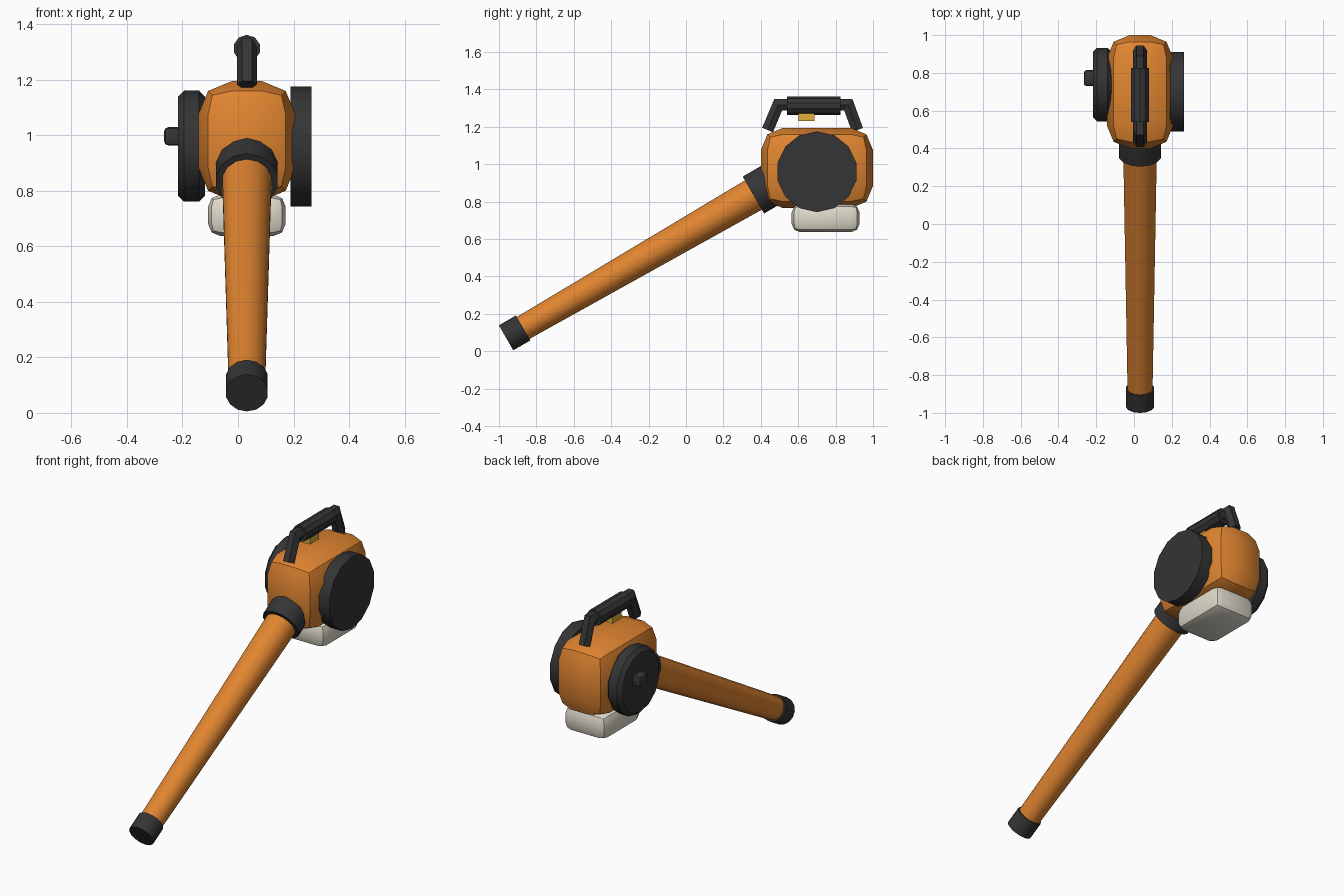
import bpy, bmesh, math
from mathutils import Vector, Matrix

if "Cube" in bpy.data.objects:
    bpy.data.objects.remove(bpy.data.objects["Cube"], do_unlink=True)


def material(name, r, g, b):
    m = bpy.data.materials.new(name)
    m.use_nodes = True
    m.diffuse_color = (r, g, b, 1)
    m.node_tree.nodes["Principled BSDF"].inputs["Base Color"].default_value = (r, g, b, 1)
    return m


orange = material("orange", 0.75, 0.235, 0.03)
dark = material("dark rubber", 0.035, 0.035, 0.037)
cream = material("cream plastic", 0.74, 0.7, 0.6)
gold = material("trigger yellow", 0.75, 0.42, 0.04)

CX = 0.032  # centre plane of the machine


def finish(name, bm, mat, bevel=0, segments=2):
    bmesh.ops.recalc_face_normals(bm, faces=bm.faces)
    mesh = bpy.data.meshes.new(name)
    bm.to_mesh(mesh)
    bm.free()
    mesh.materials.append(mat)
    ob = bpy.data.objects.new(name, mesh)
    bpy.context.collection.objects.link(ob)
    bpy.ops.object.select_all(action="DESELECT")
    ob.select_set(True)
    bpy.context.view_layer.objects.active = ob
    if bevel:
        mod = ob.modifiers.new("bevel", "BEVEL")
        mod.width = bevel
        mod.segments = segments
        mod.limit_method = "ANGLE"
        bpy.ops.object.modifier_apply(modifier=mod.name)
    bpy.ops.object.shade_smooth_by_angle(angle=math.radians(30))
    return ob


def box(name, low, high, mat, bevel=0, segments=2):
    low, high = Vector(low), Vector(high)
    bm = bmesh.new()
    size = Matrix.Diagonal((high - low).to_4d())
    bmesh.ops.create_cube(bm, size=1, matrix=Matrix.Translation((low + high) / 2) @ size)
    return finish(name, bm, mat, bevel, segments)


def rod(name, start, end, r1, r2, sides, mat, bevel=0):
    """Cylinder or cone between two points, one corner pointing up."""
    start, end = Vector(start), Vector(end)
    d = (end - start).normalized()
    side = Vector((0, 0, 1)).cross(d).normalized()
    frame = Matrix((side, d.cross(side), d)).transposed().to_4x4()
    bm = bmesh.new()
    bmesh.ops.create_cone(bm, cap_ends=True, segments=sides, radius1=r1, radius2=r2,
                          depth=(end - start).length,
                          matrix=Matrix.Translation((start + end) / 2) @ frame)
    return finish(name, bm, mat, bevel, 1)


def mitred_tube(name, path, radius, sides, mat):
    """Tube with mitred joints along a path in the centre plane."""
    pts = [Vector((CX, y, z)) for y, z in path]
    bm = bmesh.new()
    rings = []
    for i, p in enumerate(pts):
        a = (p - pts[max(i - 1, 0)]).normalized()
        b = (pts[min(i + 1, len(pts) - 1)] - p).normalized()
        t = (a + b).normalized()
        normal = Vector((1, 0, 0)).cross(t) / max(a.dot(t), b.dot(t))
        angles = [math.tau * k / sides for k in range(sides)]
        rings.append([bm.verts.new(p + radius * (Vector((math.cos(q), 0, 0)) + normal * math.sin(q)))
                      for q in angles])
    for r, s in zip(rings, rings[1:]):
        for k in range(sides):
            n = (k + 1) % sides
            bm.faces.new((r[k], r[n], s[n], s[k]))
    bm.faces.new(rings[0])
    bm.faces.new(rings[-1])
    return finish(name, bm, mat)


# Engine housing and fuel tank
box("engine_housing", (CX - 0.175, 0.4, 0.765), (CX + 0.175, 1.0, 1.195), orange, 0.12)
box("fuel_tank", (CX - 0.14, 0.565, 0.637), (CX + 0.14, 0.928, 0.787), cream, 0.045)

# Fan cover on the left, starter with pull knob on the right
rod("fan_cover", (0.19, 0.7, 0.96), (0.265, 0.7, 0.96), 0.216, 0.216, 14, dark)
rod("starter_cover", (-0.217, 0.738, 0.961), (-0.118, 0.738, 0.961), 0.2, 0.2, 14, dark, 0.022)
box("pull_knob", (-0.266, 0.73, 0.963), (-0.19, 0.815, 1.03), dark, 0.016)

# Blower tube along one sloping axis
TILT = math.radians(30)


def on_axis(t):
    return Vector((CX, -0.962 + t * math.cos(TILT), 0.072 + t * math.sin(TILT)))


rod("nozzle_tip", on_axis(0), on_axis(0.105), 0.077, 0.077, 14, dark)
rod("blower_tube", on_axis(0.05), on_axis(1.62), 0.067, 0.092, 14, orange)
rod("tube_collar", on_axis(1.527), on_axis(1.667), 0.114, 0.114, 14, dark)

# Carrying handle with grip and trigger
mitred_tube("handle_frame", [(0.436, 1.183), (0.493, 1.318), (0.868, 1.318), (0.917, 1.183)],
            0.036, 6, dark)
rod("handle_grip", (CX, 0.54, 1.313), (CX, 0.825, 1.313), 0.049, 0.049, 10, dark)
box("trigger", (CX - 0.025, 0.602, 1.231), (CX + 0.025, 0.688, 1.28), gold)
